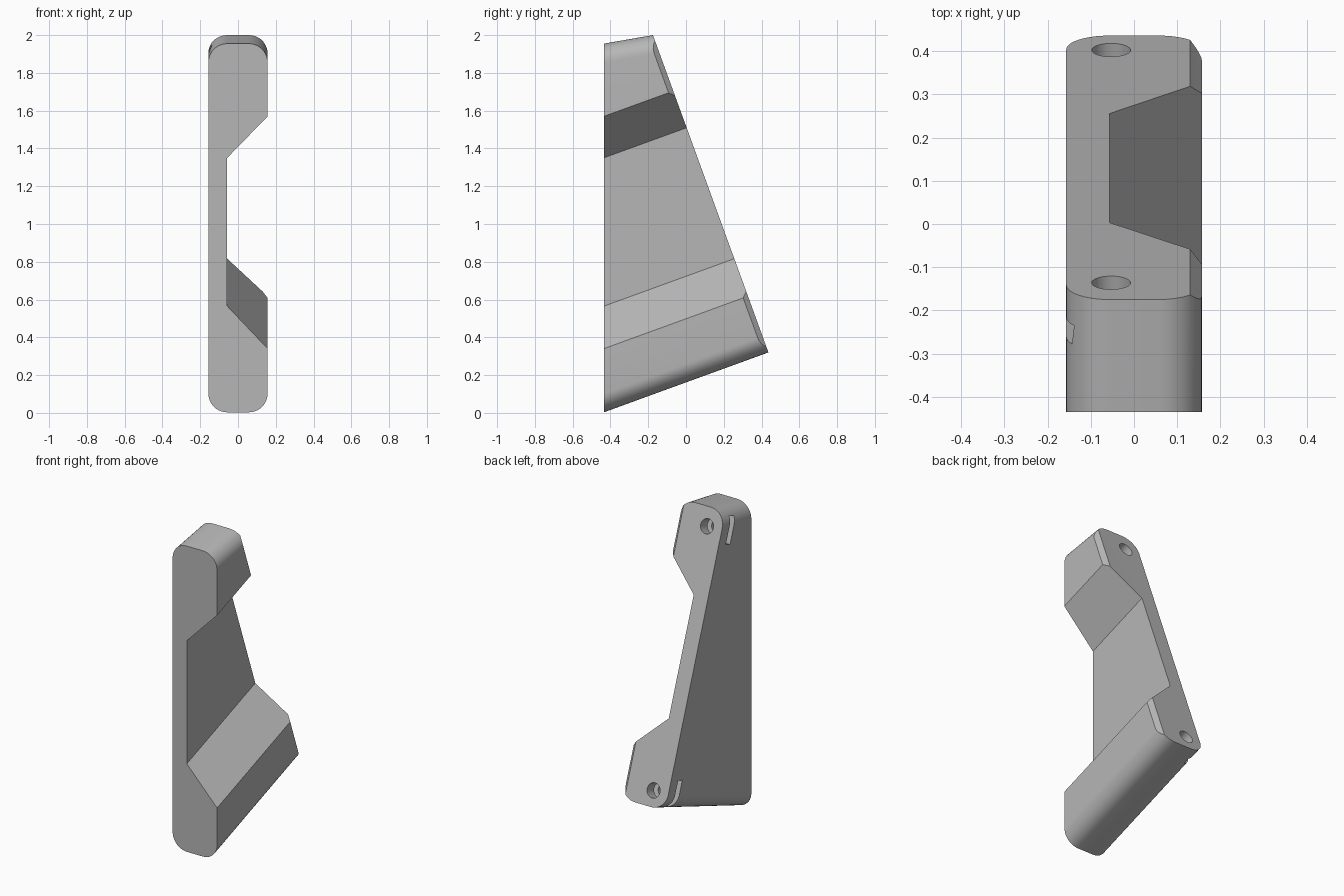
import bpy, bmesh, math
from mathutils import Matrix, Vector

if "Cube" in bpy.data.objects:
    bpy.data.objects.remove(bpy.data.objects["Cube"])

grey = bpy.data.materials.new("plain_grey")
grey.use_nodes = True
GREY = (0.47, 0.47, 0.47, 1)
grey.diffuse_color = GREY
grey.node_tree.nodes["Principled BSDF"].inputs["Base Color"].default_value = GREY

TILT = math.radians(20)
FRONT_Y, TOP_Y, TOP_Z = -0.435, -0.175, 2.0
HALF = 0.157
DEPTH_DIR = Vector((0, math.cos(TILT), math.sin(TILT)))
UP_DIR = Vector((0, -math.sin(TILT), math.cos(TILT)))


def loft(name, rings):
    """Join two matching rings of points into a closed solid."""
    bm = bmesh.new()
    a, b = [[bm.verts.new(p) for p in ring] for ring in rings]
    bm.faces.new(a)
    bm.faces.new(b)
    for i in range(len(a)):
        j = (i + 1) % len(a)
        bm.faces.new((a[i], a[j], b[j], b[i]))
    bmesh.ops.recalc_face_normals(bm, faces=bm.faces)
    mesh = bpy.data.meshes.new(name)
    bm.to_mesh(mesh)
    bm.free()
    mesh.materials.append(grey)
    obj = bpy.data.objects.new(name, mesh)
    bpy.context.collection.objects.link(obj)
    return obj


def arc(cx, cz, r, start, steps=10):
    angles = [math.radians(start + 90 * i / steps) for i in range(steps + 1)]
    return [(cx + r * math.cos(t), cz + r * math.sin(t)) for t in angles]


def back_point(x, z):
    """Carry a front outline point along its slope to the leaning back plane."""
    slope = 0.173 if z > 1.7 else math.tan(TILT)
    fall = 1 / math.tan(TILT)
    y = (TOP_Z - z + fall * TOP_Y + slope * FRONT_Y) / (slope + fall)
    return (x, y, z + slope * (y - FRONT_Y))


def cut(body, cutter):
    cutter.hide_render = True
    mod = body.modifiers.new("cut", "BOOLEAN")
    mod.object = cutter
    mod.solver = "EXACT"
    bpy.context.view_layer.objects.active = body
    bpy.ops.object.modifier_apply(modifier=mod.name)
    bpy.data.objects.remove(cutter)


# Body: rounded front outline with a side notch, lofted to the back plane
R = 0.1
IN = HALF - R
outline = (arc(IN, 1.955 - R, R, 0) + arc(-IN, 1.955 - R, R, 90)
           + arc(-IN, 0.003 + R, R, 180) + arc(IN, 0.003 + R, R, 270)
           + [(HALF, 0.34), (-0.057, 0.565), (-0.057, 1.35), (HALF, 1.57)])
body = loft("wedge_bracket", [[(x, FRONT_Y, z) for x, z in outline],
                              [back_point(x, z) for x, z in outline]])


def frame(y):
    """Frame on the back plane: x across, y along depth, z up the slope."""
    origin = Vector((0, y, TOP_Z - (y - TOP_Y) / math.tan(TILT)))
    return Matrix.Translation(origin) @ Matrix.Rotation(TILT, 4, "X")


# Chamfer along the back edge of both lobes
wedge = [(0.12, 0.01), (0.13, 0), (HALF + 0.01, -0.037), (HALF + 0.1, 0.01)]
bevel = loft("chamfer_cutter", [[(x, y, z) for x, y in wedge] for z in (-2.5, 0.5)])
bevel.matrix_world = frame(TOP_Y)
cut(body, bevel)

# Blind screw holes with nut slots entering from the right side
HOLE_X = -0.053
for y in (0.403, -0.136):
    ring = [(HOLE_X + 0.045 * math.cos(t), 0.045 * math.sin(t))
            for t in (math.tau * i / 32 for i in range(32))]
    hole = loft("hole_cutter", [[(x, d, z) for x, z in ring] for d in (-0.22, 0.05)])
    hole.matrix_world = frame(y)
    cut(body, hole)
    pocket = [(-0.3, -0.085), (HOLE_X + 0.049, -0.085), (HOLE_X + 0.098, 0),
              (HOLE_X + 0.049, 0.085), (-0.3, 0.085)]
    slot = loft("slot_cutter", [[(x, d, z) for x, z in pocket] for d in (-0.12, -0.075)])
    slot.matrix_world = frame(y)
    cut(body, slot)

# Smooth rounded corners, crisp edges elsewhere
bpy.ops.object.select_all(action="DESELECT")
body.select_set(True)
bpy.context.view_layer.objects.active = body
bpy.ops.object.shade_smooth_by_angle(angle=math.radians(20))
